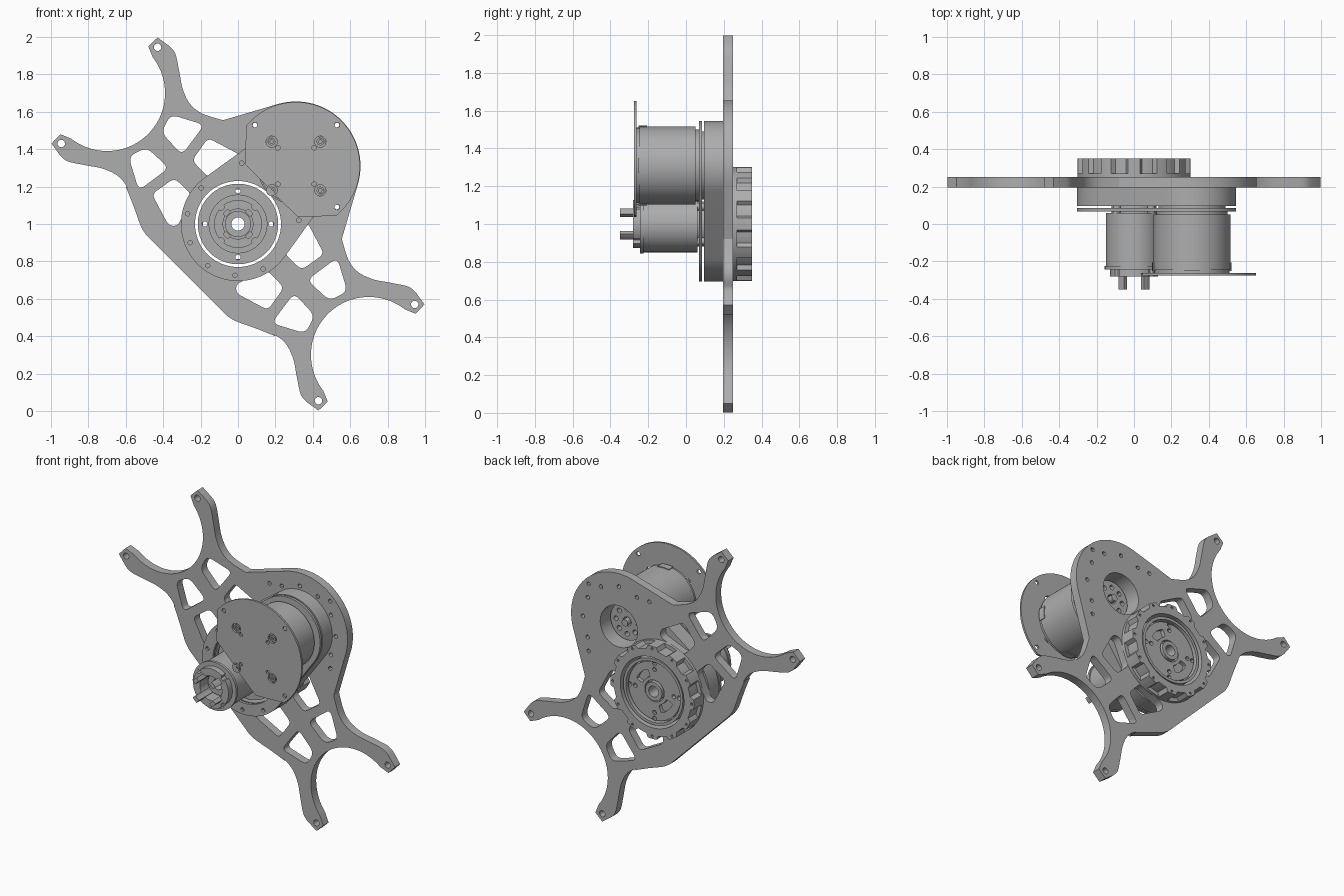
import bpy, bmesh, math
from math import cos, sin, pi, radians
from mathutils import Vector

if "Cube" in bpy.data.objects:
    bpy.data.objects.remove(bpy.data.objects["Cube"])

grey = bpy.data.materials.new("machined grey")
grey.use_nodes = True
COLOUR = (0.42, 0.42, 0.42, 1)
grey.diffuse_color = COLOUR
grey.node_tree.nodes["Principled BSDF"].inputs["Base Color"].default_value = COLOUR

HUB_Z = 1.0          # loops are drawn in (x, z) around the hub axis
M = (0.31, 0.31)     # large motor axis


# ---- loop helpers ----
def arc(c, r, a0, a1, n=24):
    return [(c[0] + r * cos(radians(a0 + (a1 - a0) * i / n)),
             c[1] + r * sin(radians(a0 + (a1 - a0) * i / n))) for i in range(n + 1)]


def circle(c, r, n=48):
    return arc(c, r, 0, 360, n)[:-1]


def ring_of(c, radius, count, r, start=0, n=12):
    return [circle(p, r, n) for p in arc(c, radius, start, start + 360, count)[:-1]]


def flip(pts):
    """Mirror across the rising diagonal."""
    return [(b, a) for a, b in pts]


def cross(pts):
    """Mirror across the falling diagonal."""
    return [(-b, -a) for a, b in pts]


def rounded(pts, r, n=5):
    out = []
    for i, p in enumerate(pts):
        p, a, b = Vector(p), Vector(pts[i - 1]), Vector(pts[(i + 1) % len(pts)])
        s = p + (a - p).normalized() * min(r, (a - p).length / 2)
        e = p + (b - p).normalized() * min(r, (b - p).length / 2)
        out += [tuple(s.lerp(p, t / n).lerp(p.lerp(e, t / n), t / n)) for t in range(n + 1)]
    return out


def spline(pts, n=5):
    """Smooth open curve through the points."""
    v = [Vector(p) for p in [pts[0], *pts, pts[-1]]]
    out = []
    for a, b, c, d in zip(v, v[1:], v[2:], v[3:]):
        for k in range(n):
            t = k / n
            out.append(tuple(0.5 * (2 * b + (c - a) * t + (2 * a - 5 * b + 4 * c - d) * t * t
                                    + (3 * b - a - 3 * c + d) * t ** 3)))
    return out + [pts[-1]]


def slot(radius, a0, a1, half):
    mid = (a0 + a1) / 2
    return rounded(arc((0, 0), radius + half, a0, a1, 6)
                   + arc((0, 0), radius - half, a1, a0, 6), 0.012, 2) if mid else []


# ---- solid helper: fill loops (first is the outside) between two depths ----
def solid(name, loops, y0, y1):
    cu = bpy.data.curves.new(name, 'CURVE')
    cu.dimensions, cu.fill_mode, cu.extrude = '2D', 'BOTH', (y1 - y0) / 2
    for loop in loops:
        s = cu.splines.new('POLY')
        s.points.add(len(loop) - 1)
        for q, p in zip(s.points, loop):
            q.co = (p[0], p[1], 0, 1)
        s.use_cyclic_u = True
    ob = bpy.data.objects.new(name, cu)
    bpy.context.collection.objects.link(ob)
    ob.location = (0, (y0 + y1) / 2, HUB_Z)
    ob.rotation_euler = (pi / 2, 0, 0)
    bpy.ops.object.select_all(action='DESELECT')
    ob.select_set(True)
    bpy.context.view_layer.objects.active = ob
    bpy.ops.object.convert(target='MESH')
    ob = bpy.context.view_layer.objects.active
    bm = bmesh.new()
    bm.from_mesh(ob.data)
    bmesh.ops.remove_doubles(bm, verts=bm.verts, dist=1e-5)
    bmesh.ops.recalc_face_normals(bm, faces=bm.faces)
    bm.to_mesh(ob.data)
    bm.free()
    ob.data.materials.clear()
    ob.data.materials.append(grey)
    bpy.ops.object.shade_smooth_by_angle(angle=radians(30))
    return ob


# ---- frame plate: lobe, two pairs of curved arms, eight windows ----
outer = spline([(-0.08, 0.555), (-0.19, 0.59), (-0.255, 0.64), (-0.295, 0.72),
                (-0.315, 0.82), (-0.335, 0.91), (-0.365, 0.95)])
half_arm = outer + [(-0.43, 0.997), (-0.48, 0.95)] + arc((-0.70, 0.70), 0.31, 38, -45, 20)
arms = half_arm + cross(half_arm)[::-1][1:]
end = arms.index(cross(outer)[1 * 5])          # stop where the side edge begins
side = arms[:end + 1] + spline([(-0.60, 0.20), (-0.56, 0.10), (-0.52, -0.01), (-0.49, -0.06)])
left = arc(M, 0.345, 45, 106, 24) + side
outline = left + flip(left)[::-1][:-1]

outer_window = rounded([(-0.36, 0.585), (-0.18, 0.53), (-0.30, 0.37), (-0.41, 0.49)], 0.04)
inner_window = rounded([(-0.46, 0.16), (-0.34, 0.245), (-0.25, 0.16), (-0.32, -0.01), (-0.37, -0.01)], 0.03)
windows = []
for w in (outer_window, inner_window, circle((-0.43, 0.945), 0.02, 16)):
    windows += [w, cross(w), flip(w), flip(cross(w))]
lobe_holes = [circle(p, 0.013, 12) for p in arc(M, 0.31, -45, 135, 2)]
lobe_holes += [circle(p, 0.013, 12) for p in arc(M, 0.26, -30, 120, 5)]
solid("frame_plate", [outline, circle((0, 0), 0.23, 64), circle(M, 0.135)] + windows + lobe_holes,
      0.195, 0.25)

# ---- gearbox housing and its thin front cover ----
tilt = math.degrees(math.asin(0.07 / math.hypot(*M)))
hull = arc((0, 0), 0.305, 135 - tilt, 315 + tilt, 48) + arc(M, 0.235, -45 + tilt, 135 - tilt, 36)
bolts = ring_of((0, 0), 0.275, 11, 0.012, 103)
bolts = [b for b in bolts if sum(p[0] + p[1] for p in b) < 1]
bolts += [circle((0.02, 0.325), 0.012, 12), circle((0.325, 0.02), 0.012, 12)]
bore = circle((0, 0), 0.23, 64)
solid("gearbox_housing", [hull, bore, circle(M, 0.135)] + bolts, 0.095, 0.195)
solid("gearbox_cover", [hull, bore] + bolts, 0.068, 0.085)
solid("cover_spacer", [circle(M, 0.18)], 0.085, 0.095)

# ---- pinion carrier seen through the rear opening ----
solid("pinion_disc", [circle(M, 0.12), circle(M, 0.03, 24)] + ring_of(M, 0.08, 8, 0.016), 0.10, 0.165)
solid("pinion_shaft", [circle(M, 0.022, 20)], 0.085, 0.19)

# ---- scalloped bearing ring on the back ----
lugs = []
for k in range(12):
    a = 30 * k
    lugs += arc((0, 0), 0.302, a - 6, a + 6, 4) + arc((0, 0), 0.278, a + 9, a + 21, 5)
solid("bearing_ring", [lugs, bore] + ring_of((0, 0), 0.285, 12, 0.008, 0, 8), 0.27, 0.35)
solid("bearing_base", [circle((0, 0), 0.302, 72), bore], 0.25, 0.27)

# ---- output hub inside the ring ----
through = ring_of((0, 0), 0.178, 4, 0.014)
centre = circle((0, 0), 0.035, 32)
pockets = [slot(0.115, a, a + 50, 0.024) for a in (20, 200)]
solid("output_hub", [circle((0, 0), 0.215, 64), centre] + through, 0.10, 0.30)
solid("hub_face", [circle((0, 0), 0.188, 64), circle((0, 0), 0.07)] + through + pockets
      + ring_of((0, 0), 0.14, 4, 0.014, 0), 0.30, 0.325)
solid("hub_rim", [circle((0, 0), 0.215, 64), circle((0, 0), 0.197, 64)], 0.30, 0.34)
solid("hub_collar", [circle((0, 0), 0.06), centre], 0.30, 0.335)

# ---- small front motor ----
solid("small_motor_flange", [circle((0, 0), 0.12), centre], 0.05, 0.10)
solid("small_motor_base", [circle((0, 0), 0.15, 64), centre], -0.10, 0.06)
solid("small_motor_body", [circle((0, 0), 0.15, 64), circle((0, 0), 0.08)], -0.24, -0.10)
solid("small_motor_lip", [circle((0, 0), 0.157, 64), circle((0, 0), 0.14, 64)], -0.243, -0.225)
notched = []
for k in range(4):
    a = 90 * k
    notched += arc((0, 0), 0.128, a - 37, a + 37, 12) + arc((0, 0), 0.112, a + 40, a + 50, 3)
solid("small_motor_cap", [notched, circle((0, 0), 0.08)], -0.28, -0.24)
solid("encoder_sleeve", [circle((0, 0), 0.07, 40), centre], -0.21, -0.10)
for k in range(4):
    a = 45 + 90 * k
    prong = arc((0, 0), 0.098, a - 12, a + 12, 5) + arc((0, 0), 0.072, a + 14, a - 14, 5)
    solid(f"prong_{k + 1}", [prong], -0.35, -0.20)
    post = arc((0, 0), 0.13, a, a + 1, 1)[0]
    solid(f"small_motor_post_{k + 1}", [circle(post, 0.02, 16)], 0.05, 0.10)

# ---- large motor ----
solid("large_motor_body", [circle(M, 0.207, 72)], -0.245, 0.05)
solid("large_motor_end_band", [circle(M, 0.2, 72)], -0.262, -0.245)
solid("large_motor_front_band", [circle(M, 0.19, 72)], 0.05, 0.07)
for k in range(4):
    a = 90 * k
    pad = arc(M, 0.2125, a - 11, a + 11, 6) + arc(M, 0.19, a + 11, a - 11, 6)
    pins = [circle(p, 0.006, 8) for p in arc(M, 0.2, a - 6, a + 6, 2)]
    solid(f"connector_{k + 1}", [pad] + pins, -0.252, -0.207)

# ---- motor cover disc with a chord cut for the small motor ----
cover = arc(M, 0.342, -51, 141, 64) + [(0.037, 0.32), (0.32, 0.037)]
screws = [(M[0] + s * 0.13, M[1] + t * 0.13) for s in (-1, 1) for t in (-1, 1)]
screws = [p for p in screws]
tiny = [(M[0] + s * 0.097, M[1] + t * 0.097) for s in (-1, 1) for t in (-1, 1)]
corners = [(M[0] + s * 0.22, M[1] + t * 0.22) for s, t in ((-1, 1), (1, 1), (1, -1))]
solid("motor_cover", [cover] + [circle(p, 0.03, 20) for p in screws]
      + [circle(p, 0.012, 12) for p in tiny] + [circle(p, 0.014, 12) for p in corners], -0.275, -0.262)
for k, p in enumerate(screws):
    solid(f"cover_screw_{k + 1}", [circle(p, 0.02, 16), circle(p, 0.01, 6)], -0.273, -0.262)
